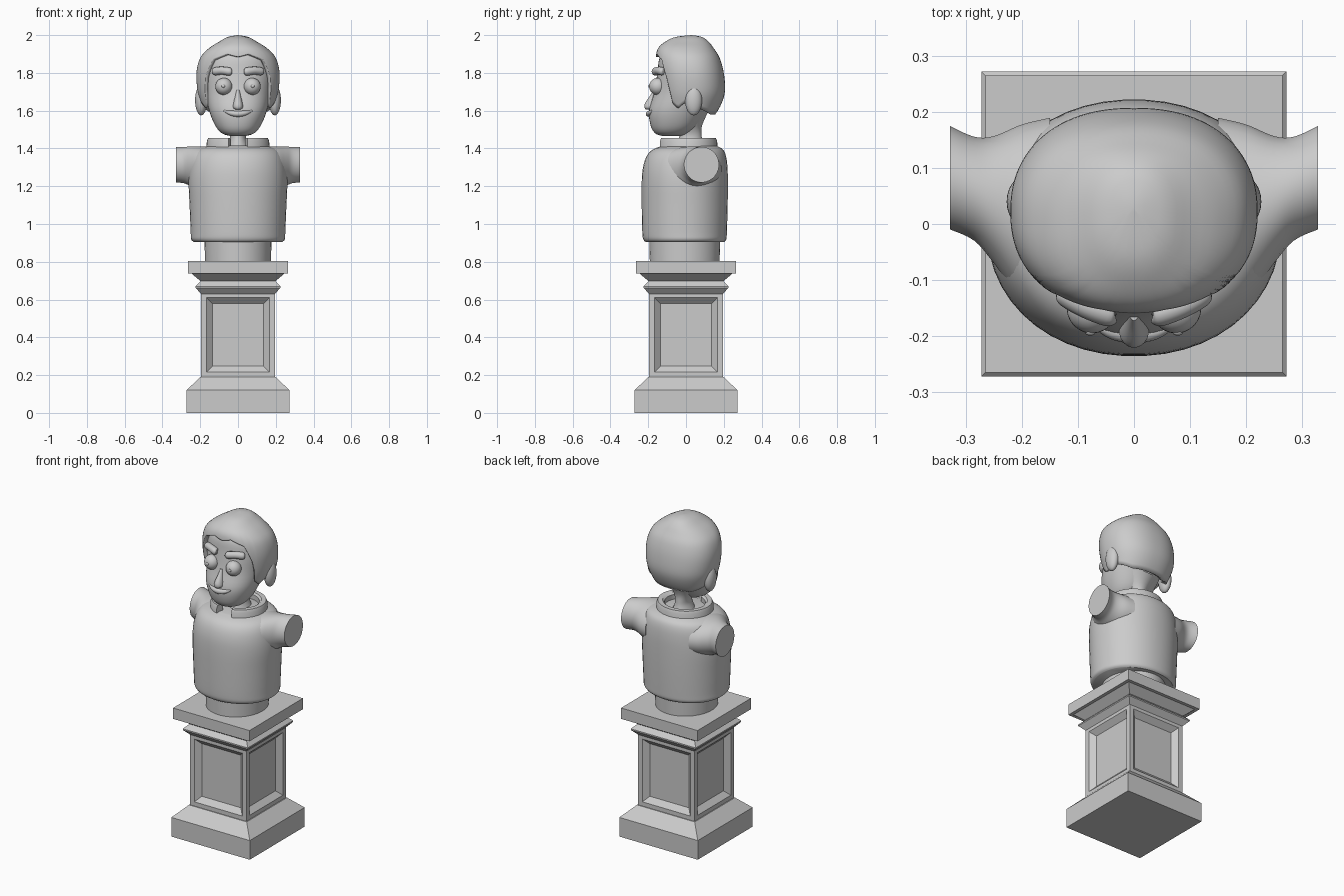
import bpy, bmesh
from math import sin, cos, pi, radians, sqrt

if "Cube" in bpy.data.objects:
    bpy.data.objects.remove(bpy.data.objects["Cube"])


def finish(name, bm, smooth=40):
    bmesh.ops.recalc_face_normals(bm, faces=bm.faces)
    me = bpy.data.meshes.new(name)
    bm.to_mesh(me)
    bm.free()
    ob = bpy.data.objects.new(name, me)
    bpy.context.collection.objects.link(ob)
    if smooth:
        bpy.ops.object.select_all(action='DESELECT')
        ob.select_set(True)
        bpy.context.view_layer.objects.active = ob
        bpy.ops.object.shade_smooth_by_angle(angle=radians(smooth))
    return ob


def spow(v, e):
    return abs(v) ** (2 / e) * (1 if v >= 0 else -1)


def smooth_rows(rows, k=4):
    """Catmull-Rom interpolation through rows of numbers."""
    out = []
    for i in range(len(rows) - 1):
        p = [rows[max(0, min(len(rows) - 1, i + d))] for d in (-1, 0, 1, 2)]
        for s in range(k):
            t = s / k
            out.append([0.5 * (2 * b + (c - a) * t + (2 * a - 5 * b + 4 * c - d) * t * t
                               + (3 * b - a - 3 * c + d) * t ** 3) for a, b, c, d in zip(*p)])
    return out + [list(rows[-1])]


def loft(name, rings, n=48, e=2.0, place=lambda t, u, v: (u, v, t), smooth=40):
    """Rings are (t, half width, v min, v max, u centre)."""
    bm = bmesh.new()
    loops = []
    for t, ru, v0, v1, uc in rings:
        loop = []
        for i in range(n):
            a = 2 * pi * (i + 0.5) / n
            loop.append(bm.verts.new(place(t, uc + ru * spow(cos(a), e),
                                           (v0 + v1) / 2 + (v1 - v0) / 2 * spow(sin(a), e))))
        loops.append(loop)
    for a, b in zip(loops, loops[1:]):
        for i in range(n):
            j = (i + 1) % n
            bm.faces.new((a[i], a[j], b[j], b[i]))
    bm.faces.new(loops[0])
    bm.faces.new(loops[-1])
    return finish(name, bm, smooth)


def body(name, rows, **kw):
    return loft(name, [(*r, 0) for r in smooth_rows(rows)], **kw)


def square(name, prof):
    q = sqrt(2)
    return loft(name, [(z, r * q, -r * q, r * q, 0) for r, z in prof], n=4, smooth=0)


def ball(name, loc, size):
    bm = bmesh.new()
    bmesh.ops.create_uvsphere(bm, u_segments=24, v_segments=16, radius=1)
    bmesh.ops.scale(bm, vec=size, verts=bm.verts)
    bmesh.ops.translate(bm, vec=loc, verts=bm.verts)
    return finish(name, bm, 60)


# Pedestal: plinth, panelled shaft, cornice
square("plinth", [(.272, 0), (.272, .12), (.2, .19)])
square("cornice", [(.195, .63), (.225, .662), (.225, .67), (.198, .697), (.245, .737),
                   (.265, .737), (.265, .805)])
bm = bmesh.new()
bmesh.ops.create_cube(bm, size=1)
bmesh.ops.scale(bm, vec=(.39, .39, .45), verts=bm.verts)
bmesh.ops.translate(bm, vec=(0, 0, .413), verts=bm.verts)
bm.normal_update()
sides = [f for f in bm.faces if abs(f.normal.z) < .5]
bmesh.ops.inset_individual(bm, faces=sides, thickness=.04, depth=0)
bmesh.ops.inset_individual(bm, faces=sides, thickness=.045, depth=-.03)
finish("shaft", bm, 0)

# Torso and waist
loft("waist", [(.80, .175, -.192, .178, 0), (.93, .178, -.195, .182, 0)])
body("torso", [(.905, .235, -.215, .203), (.92, .249, -.227, .214), (.96, .251, -.232, .217),
               (1.1, .257, -.235, .221), (1.22, .262, -.235, .222), (1.3, .256, -.228, .22),
               (1.36, .24, -.208, .212), (1.395, .21, -.175, .195), (1.415, .15, -.12, .16)], e=2.1)

# Cut-off arms
for s, side in ((-1, "left"), (1, "right")):
    rows = [(.15, .12, -.15, .19, 1.29), (.2, .115, -.135, .178, 1.295), (.25, .105, -.07, .157, 1.305),
            (.285, .097, -.03, .156, 1.312), (.328, .094, -.01, .175, 1.314)]
    loft("arm_" + side, smooth_rows(rows), n=32, place=lambda t, u, v, s=s: (s * t, v, u))

# Collar, open at the front
bm = bmesh.new()
prev, N = None, 40
for i in range(N + 1):
    a = radians(-90 + 18 + 324 * i / N)
    sec = [bm.verts.new((r * cos(a), .01 + r * .94 * sin(a), z)) for r, z in
           ((.168, 1.38), (.165, 1.44), (.158, 1.455), (.13, 1.455), (.118, 1.445), (.118, 1.38))]
    if prev:
        for j in range(6):
            k = (j + 1) % 6
            bm.faces.new((prev[j], prev[k], sec[k], sec[j]))
    if i in (0, N):
        bm.faces.new(sec)
    prev = sec
finish("collar", bm)

# Neck and head
body("neck", [(1.38, .075, -.06, .11), (1.43, .05, -.045, .09), (1.47, .042, -.035, .083),
              (1.52, .06, -.04, .085), (1.6, .11, -.05, .12)], n=32)
body("head", [(1.467, .045, -.13, -.02), (1.48, .085, -.163, .01), (1.52, .12, -.187, .06),
              (1.6, .153, -.196, .11), (1.7, .172, -.168, .165), (1.8, .185, -.152, .18),
              (1.88, .17, -.14, .15), (1.94, .11, -.1, .11)], e=2.2)

# Hair cap: columns run from the crown down to a hairline that depends on the angle
prof = smooth_rows([(2.0, .002, .028, .032), (1.99, .055, -.055, .085), (1.965, .1, -.11, .12),
                    (1.93, .155, -.148, .147), (1.88, .2, -.16, .178), (1.8, .22, -.16, .2),
                    (1.7, .213, -.15, .206), (1.62, .188, -.13, .18), (1.56, .165, -.1, .14)], 6)


def ring_at(z):
    for p, q in zip(prof, prof[1:]):
        if p[0] >= z >= q[0]:
            t = (p[0] - z) / max(p[0] - q[0], 1e-6)
            return [a + (b - a) * t for a, b in zip(p, q)]
    return prof[-1]


def hairline(d):
    """Lower hair edge by degrees from the front."""
    key = [(0, 1.885), (15, 1.9), (38, 1.87), (50, 1.76), (56, 1.64), (66, 1.61), (80, 1.64),
           (105, 1.61), (140, 1.58), (180, 1.58)]
    for (a, za), (b, zb) in zip(key, key[1:]):
        if a <= d <= b:
            return za + (zb - za) * (d - a) / (b - a)


bm = bmesh.new()
cols, N, M = [], 96, 28
for i in range(N):
    d = 360 * i / N
    a = radians(d - 90)
    zb = hairline(min(d, 360 - d))
    col = []
    for j in range(M + 1):
        z = 2 - (2 - zb) * (j / M) ** 1.5
        _, rx, y0, y1 = ring_at(z)
        col.append(bm.verts.new((rx * spow(cos(a), 2.25),
                                 (y0 + y1) / 2 + (y1 - y0) / 2 * spow(sin(a), 2.25), z)))
    cols.append(col)
for i in range(N):
    p, q = cols[i], cols[(i + 1) % N]
    for j in range(M):
        bm.faces.new((p[j], q[j], q[j + 1], p[j + 1]))
bmesh.ops.remove_doubles(bm, verts=[c[0] for c in cols], dist=.006)
hair = finish("hair", bm, 50)
mod = hair.modifiers.new("thickness", 'SOLIDIFY')
mod.thickness, mod.offset = .03, -1


# Facial features
def tube(name, pts, bevel):
    cu = bpy.data.curves.new(name, 'CURVE')
    cu.dimensions, cu.bevel_depth, cu.bevel_resolution, cu.use_fill_caps = '3D', bevel, 4, True
    sp = cu.splines.new('POLY')
    rows = smooth_rows(pts, 5)
    sp.points.add(len(rows) - 1)
    for p, (x, y, z, r) in zip(sp.points, rows):
        p.co, p.radius = (x, y, z, 1), max(r, .05)
    bpy.context.collection.objects.link(bpy.data.objects.new(name, cu))


for s, side in ((-1, "left"), (1, "right")):
    ball("eye_" + side, (s * .075, -.15, 1.728), (.045, .045, .045))
    ball("pupil_" + side, (s * .078, -.193, 1.73), (.009, .006, .009))
    ball("ear_" + side, (s * .195, .04, 1.655), (.032, .045, .08))
    tube("eyebrow_" + side, [(s * .034, -.163, 1.805, .4), (s * .042, -.162, 1.806, 1),
                             (s * .085, -.147, 1.812, 1), (s * .122, -.125, 1.808, 1),
                             (s * .13, -.118, 1.807, .4)], .021)
body("nose", [(1.605, .012, -.212, -.17), (1.617, .026, -.22, -.16), (1.64, .024, -.217, -.15),
              (1.68, .015, -.19, -.14), (1.71, .01, -.172, -.13)], n=20)
tube("mouth", [(-.075, -.177, 1.6, .25), (-.04, -.192, 1.588, .8), (0, -.197, 1.583, 1),
               (.04, -.192, 1.588, .8), (.075, -.177, 1.6, .25)], .016)
